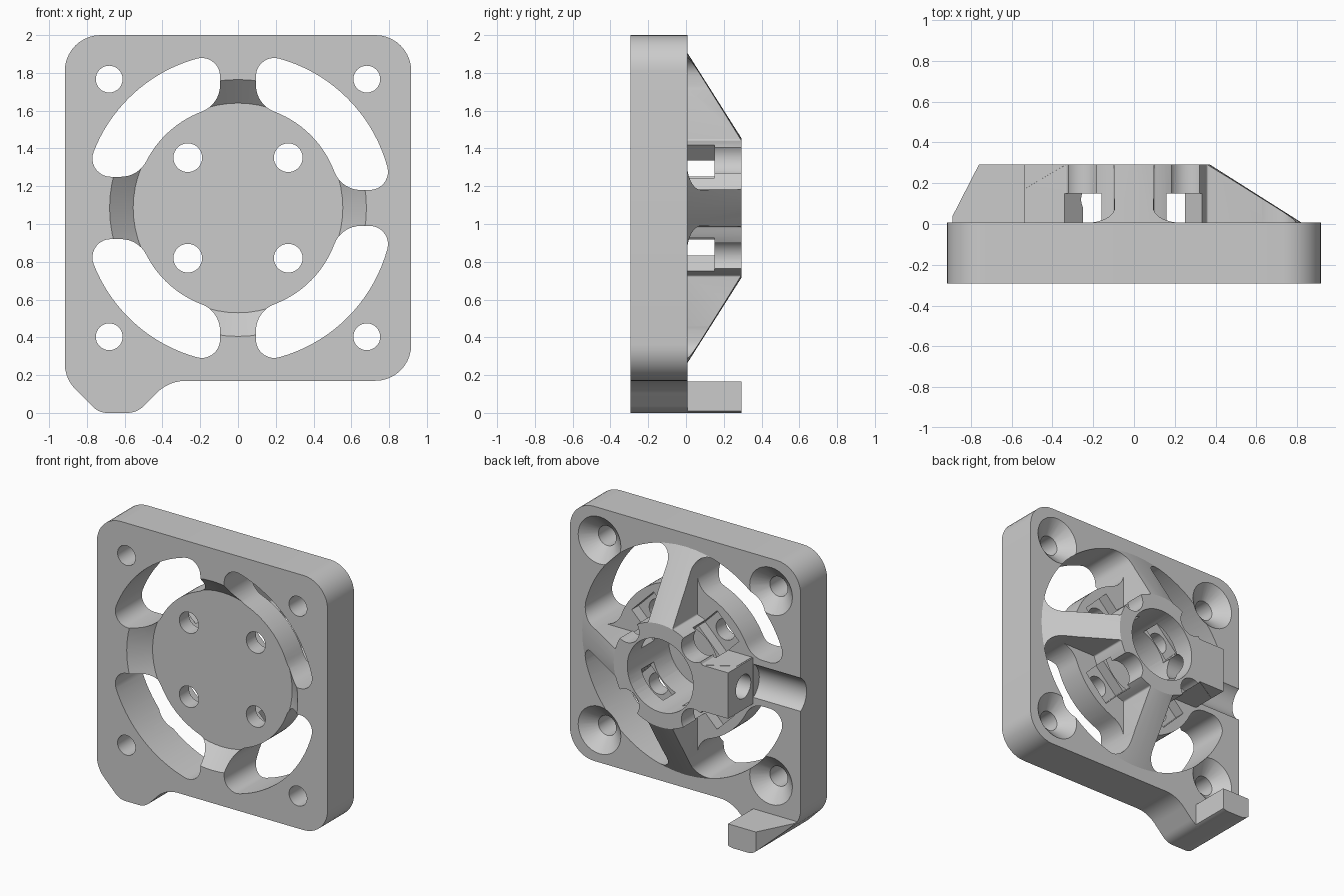
import bpy, bmesh, math
from math import pi, sin, cos, sqrt, atan2
from mathutils import Matrix, Vector

if "Cube" in bpy.data.objects:
    bpy.data.objects.remove(bpy.data.objects["Cube"])

CZ = 1.085                 # height of the hub axis
FRONT, BACK, TOP = -0.293, 0.008, 0.293
DISC = -0.178              # front of the recessed inner disc

grey = bpy.data.materials.new("grey plastic")
grey.diffuse_color = (0.6, 0.6, 0.6, 1)
grey.use_nodes = True
grey.node_tree.nodes["Principled BSDF"].inputs["Base Color"].default_value = grey.diffuse_color


def finish(name, bm, recalc=True):
    if recalc:
        bmesh.ops.recalc_face_normals(bm, faces=bm.faces)
    me = bpy.data.meshes.new(name)
    bm.to_mesh(me)
    bm.free()
    me.materials.append(grey)
    ob = bpy.data.objects.new(name, me)
    bpy.context.collection.objects.link(ob)
    return ob


def add_prism(bm, pts, y0, y1):
    """Extrude a counter-clockwise (x, z) outline from y0 to y1."""
    a = [bm.verts.new((x, y0, z)) for x, z in pts]
    b = [bm.verts.new((x, y1, z)) for x, z in pts]
    bm.faces.new(a)
    bm.faces.new(b[::-1])
    for i in range(len(a)):
        j = (i + 1) % len(a)
        bm.faces.new((b[i], b[j], a[j], a[i]))


def prisms(name, outlines, y0, y1):
    bm = bmesh.new()
    for o in outlines:
        add_prism(bm, o, y0, y1)
    return finish(name, bm, False)


def revolve(name, profile, centres=((0, CZ),), n=48):
    """Spin a closed (radius, y) profile around y axes through the centres."""
    bm = bmesh.new()
    for cx, cz in centres:
        rings = []
        for r, y in profile:
            if r < 1e-6:
                rings.append([bm.verts.new((cx, y, cz))] * n)
            else:
                rings.append([bm.verts.new((cx + r * cos(2 * pi * i / n), y,
                                            cz + r * sin(2 * pi * i / n))) for i in range(n)])
        for p, q in zip(rings, rings[1:]):
            for i in range(n):
                j = (i + 1) % n
                vs = list(dict.fromkeys((p[i], p[j], q[j], q[i])))
                if len(vs) > 2:
                    bm.faces.new(vs)
    return finish(name, bm)


def rod_x(name, r, x0, x1, y, n=32):
    bm = bmesh.new()
    m = Matrix.Translation(((x0 + x1) / 2, y, CZ)) @ Matrix.Rotation(pi / 2, 4, 'Y')
    bmesh.ops.create_cone(bm, cap_ends=True, segments=n, radius1=r, radius2=r,
                          depth=x1 - x0, matrix=m)
    return finish(name, bm)


def rect(x0, x1, z0, z1):
    return [(x0, z0), (x1, z0), (x1, z1), (x0, z1)]


def combine(target, other, op):
    mod = target.modifiers.new(op, 'BOOLEAN')
    mod.operation, mod.object, mod.solver = op, other, 'EXACT'
    bpy.context.view_layer.objects.active = target
    bpy.ops.object.modifier_apply(modifier=mod.name)
    bpy.data.objects.remove(other, do_unlink=True)


def arc(c, r, a0, a1, n):
    return [(c[0] + r * cos(a0 + (a1 - a0) * i / n),
             c[1] + r * sin(a0 + (a1 - a0) * i / n)) for i in range(n + 1)]


ARMS = [0.095, 0.095, 0.165, 0.095]     # half widths: right, top, left, bottom


def slots(ri, ro, fi, fo, gap=0.0):
    """Four ring sectors between the arms, corners rounded by fi inside and fo outside."""
    out = []
    for k in range(4):
        wa, wb = ARMS[k] + gap, ARMS[(k + 1) % 4] + gap
        R, r = ro - fo, ri + fi
        c1, c2 = (sqrt(R * R - (wa + fo) ** 2), wa + fo), (wb + fo, sqrt(R * R - (wb + fo) ** 2))
        d1, d2 = (sqrt(r * r - (wa + fi) ** 2), wa + fi), (wb + fi, sqrt(r * r - (wb + fi) ** 2))
        ang = lambda c: atan2(c[1], c[0])
        p = arc(c1, fo, -pi / 2, ang(c1), 9)
        p += arc((0, 0), ro, ang(c1), ang(c2), 18)[1:-1]
        p += arc(c2, fo, ang(c2), pi, 9)
        p += arc(d2, fi, pi, pi + ang(d2), 8)
        p += arc((0, 0), ri, ang(d2), ang(d1), 14)[1:-1]
        p += arc(d1, fi, pi + ang(d1), 1.5 * pi, 8)
        c, s = round(cos(k * pi / 2)), round(sin(k * pi / 2))
        out.append([(x * c - z * s, CZ + x * s + z * c) for x, z in p])
    return out


# Plate outline with rounded corners and a lobe at the lower left
W, C, q = 0.917, 0.19, pi / 4
outline = arc((W - C, 0.17 + C), C, -pi / 2, 0, 10) + arc((W - C, 2 - C), C, 0, pi / 2, 10)
outline += arc((C - W, 2 - C), C, pi / 2, pi, 10)
outline += arc((C - W, 0.26), C, pi, pi + q, 5)
outline += arc((-0.694, 0.10), 0.10, pi + q, 1.5 * pi, 5)
outline += arc((-0.585, 0.12), 0.12, 1.5 * pi, 1.5 * pi + q, 5)
outline += arc((-0.275, -0.05), 0.22, 0.75 * pi, 0.5 * pi, 6)

body = prisms("fan_mount_body", [outline], FRONT, BACK)

# Sloped cone that becomes the hub and arms
k = 0.45 / 0.285
cone = revolve("hub_cone", [(0, -0.05), (0.79, -0.05), (0.82 + k * 0.008, 0.0),
                            (0.37, TOP), (0, TOP)], n=64)
combine(body, cone, 'UNION')

# Left side: cut the cone back, add the cable block
combine(body, prisms("cone_trim", [rect(-0.89, -0.53, 0.7, 1.47)], BACK, 0.5), 'DIFFERENCE')
combine(body, prisms("cable_block", [rect(-0.54, -0.2, CZ - 0.165, CZ + 0.165)],
                     -0.05, TOP), 'UNION')

# Air slots through the plate, and the open space around the hub behind it
combine(body, prisms("air_slots", slots(0.545, 0.82, 0.15, 0.097), -0.5, 0.5), 'DIFFERENCE')
combine(body, prisms("hub_space", slots(0.37, 0.69, 0.012, 0.012, 0.002), BACK, 0.5),
        'DIFFERENCE')

# Recess in front of the inner disc, with a sloped rim across the arms
e = 0.125 / (DISC - FRONT)
combine(body, revolve("front_recess", [(0, -0.4), (0.68 + e * (0.4 + FRONT), -0.4),
                                       (0.555, DISC), (0, DISC)], n=64), 'DIFFERENCE')

# Motor screw holes, wider behind
S = [(sx, sz) for sx in (-1, 1) for sz in (-1, 1)]
inner = [(0.266 * a, CZ + 0.266 * b) for a, b in S]
combine(body, revolve("motor_holes", [(0, -0.5), (0.076, -0.5), (0.076, 0.1),
                                      (0.098, 0.1), (0.098, 0.5), (0, 0.5)], inner, 32),
        'DIFFERENCE')


def diagonal_box(name, a, b, r0, r1, t, y0, y1):
    u, v = Vector((a, b)).normalized(), Vector((-b, a)).normalized()
    pts = [u * r + v * w for r, w in ((r0, -t), (r1, -t), (r1, t), (r0, t))]
    return prisms(name, [[(p.x, CZ + p.y) for p in pts]], y0, y1)


# Square nut pockets in the disc and windows through the hub wall
for a, b in S:
    combine(body, diagonal_box("nut_pocket", a, b, 0.27, 0.48, 0.123, -0.07, 0.1), 'DIFFERENCE')
for a in (-1, 1):
    combine(body, diagonal_box("hub_window", a, 1, -0.48, 0.48, 0.1235, BACK, 0.15),
            'DIFFERENCE')

# Countersunk corner holes
outer = [(0.682 * a, CZ + 0.682 * b) for a, b in S]
combine(body, revolve("corner_holes", [(0, -0.5), (0.071, -0.5), (0.071, -0.08),
                                       (0.17, BACK), (0.17, 0.2), (0, 0.2)], outer, 32),
        'DIFFERENCE')

# Cable channel across the plate and the hole into the block
combine(body, rod_x("cable_channel", 0.14, -1.1, -0.541, 0.08), 'DIFFERENCE')
combine(body, rod_x("cable_hole", 0.085, -0.7, -0.1, 0.12), 'DIFFERENCE')

# Central bore
combine(body, revolve("bore", [(0, -0.5), (0.262, -0.5), (0.262, 0.5), (0, 0.5)], n=64),
        'DIFFERENCE')

# Hook tab behind the lower lobe
bm = bmesh.new()
prof = [(-0.92, -0.02), (-0.905, 0.01), (-0.76, TOP), (-0.54, TOP), (-0.54, -0.02)]
lo = [bm.verts.new((x, y, -0.1)) for x, y in prof]
hi = [bm.verts.new((x, y, 0.165)) for x, y in prof]
bm.faces.new(lo)
bm.faces.new(hi[::-1])
for i in range(5):
    j = (i + 1) % 5
    bm.faces.new((lo[i], lo[j], hi[j], hi[i]))
tab = finish("hook_tab", bm)
combine(tab, prisms("tab_limit", [outline], -0.1, 0.5), 'INTERSECT')
combine(body, tab, 'UNION')

# Smooth the curved walls and keep the edges sharp
bpy.ops.object.select_all(action='DESELECT')
body.select_set(True)
bpy.context.view_layer.objects.active = body
bpy.ops.object.shade_smooth_by_angle(angle=math.radians(30))
